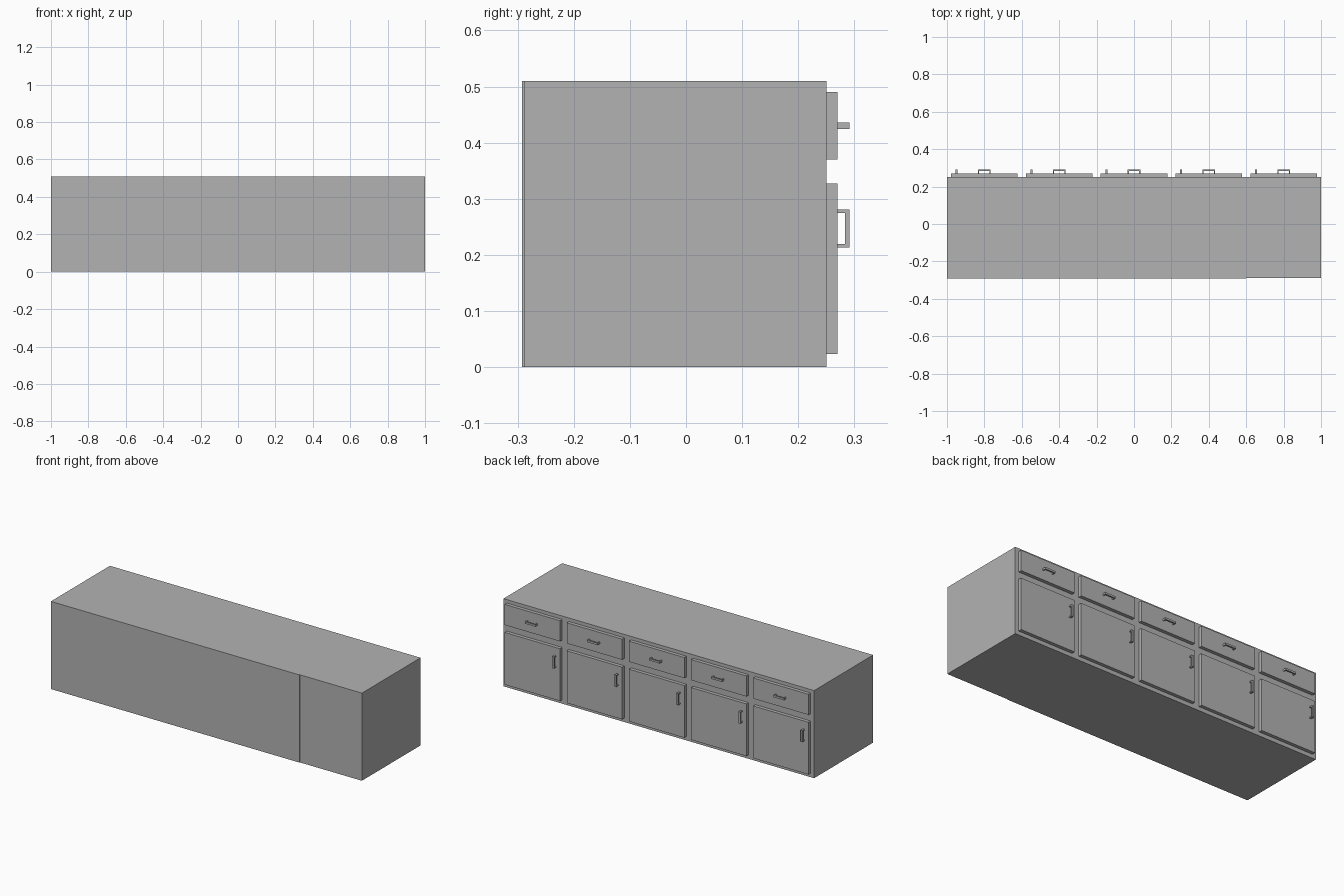
import bpy

if "Cube" in bpy.data.objects:
    bpy.data.objects.remove(bpy.data.objects["Cube"], do_unlink=True)

grey = bpy.data.materials.new("plain grey")
grey.use_nodes = True
colour = (0.45, 0.45, 0.45, 1)
grey.diffuse_color = colour
grey.node_tree.nodes["Principled BSDF"].inputs["Base Color"].default_value = colour


def mesh_object(name, boxes):
    """Make one object from boxes given as (x range, y range, z range)."""
    verts, faces = [], []
    quads = ((0, 1, 3, 2), (4, 6, 7, 5), (0, 4, 5, 1),
             (2, 3, 7, 6), (0, 2, 6, 4), (1, 5, 7, 3))
    for xs, ys, zs in boxes:
        start = len(verts)
        verts += [(x, y, z) for x in xs for y in ys for z in zs]
        faces += [[start + i for i in quad] for quad in quads]
    mesh = bpy.data.meshes.new(name)
    mesh.from_pydata(verts, [], faces)
    mesh.materials.append(grey)
    obj = bpy.data.objects.new(name, mesh)
    bpy.context.collection.objects.link(obj)
    return obj


def around(centre, half):
    return (centre - half, centre + half)


HEIGHT = 0.51
BACK, FACE, GRIP = 0.25, 0.27, 0.291
BAR = 0.008        # thickness of the handle bar
HALF_GRIP = 0.034  # half length of a handle
LEG = 0.006


def handle(name, x, z, upright):
    """U-shaped pull: two legs and a bar."""
    bar_y, leg_y = (GRIP - BAR, GRIP), (FACE, GRIP - BAR)
    centre = z if upright else x
    spans = [(around(centre, HALF_GRIP), bar_y),
             ((centre - HALF_GRIP, centre - HALF_GRIP + LEG), leg_y),
             ((centre + HALF_GRIP - LEG, centre + HALF_GRIP), leg_y)]
    across = around(x if upright else z, 0.0055)
    mesh_object(name, [(across, y, s) if upright else (s, y, across)
                       for s, y in spans])


# Cabinet body and the thin panel on its plain side
mesh_object("cabinet_body", [((-1, 1), (-0.289, BACK), (0, HEIGHT))])
mesh_object("long_panel", [((-1, 0.6), (-0.292, -0.289), (0, HEIGHT))])

# Five bays, each with a drawer above a door
for i in range(5):
    x = -0.8 + 0.4 * i
    width = around(x, 0.178)
    mesh_object(f"drawer_front_{i + 1}", [(width, (BACK, FACE), (0.37, 0.49))])
    mesh_object(f"door_{i + 1}", [(width, (BACK, FACE), (0.023, 0.327))])
    handle(f"drawer_handle_{i + 1}", x, 0.43, False)
    handle(f"door_handle_{i + 1}", x - 0.148, 0.247, True)
